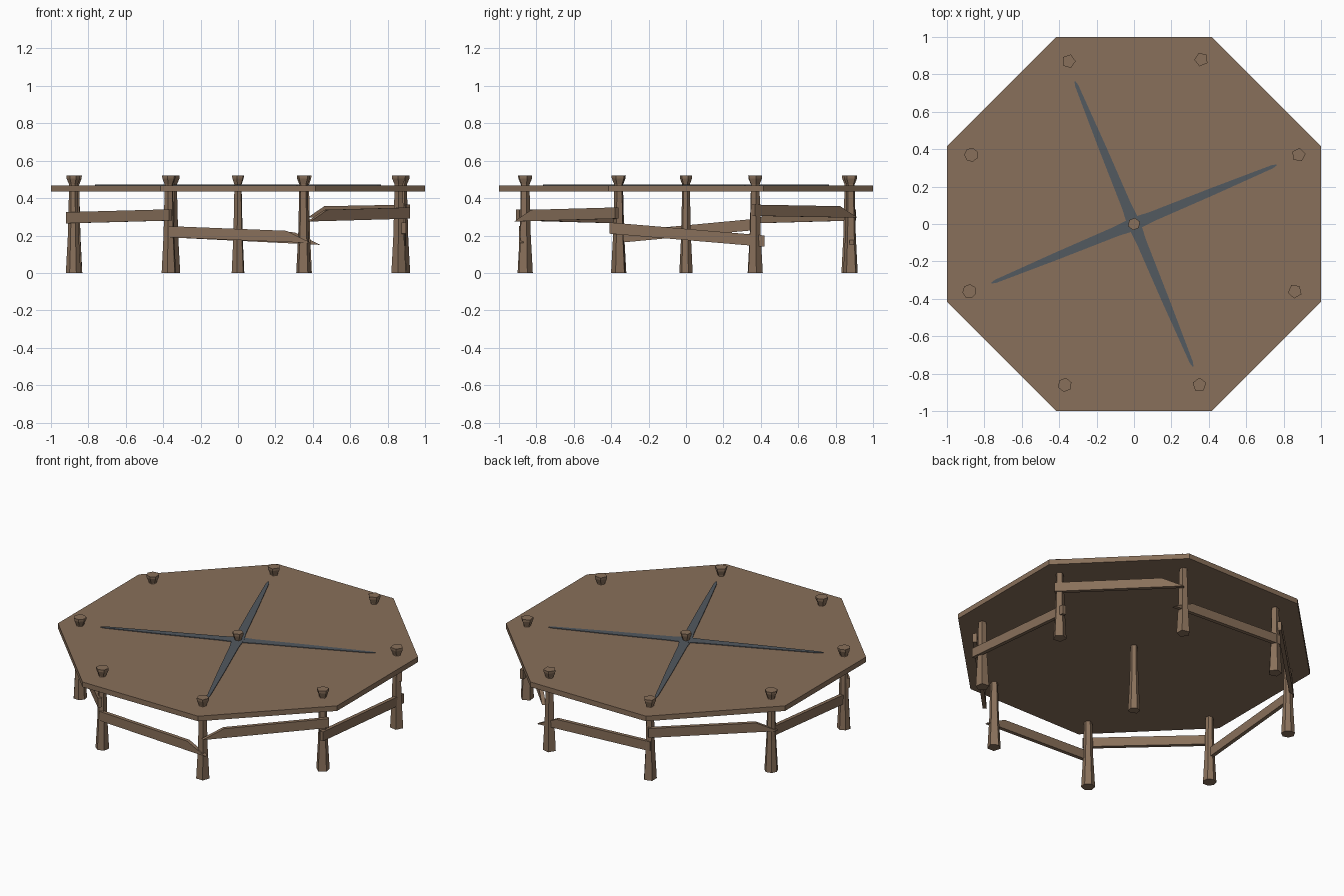
import bpy, bmesh, math
from mathutils import Vector

if "Cube" in bpy.data.objects:
    bpy.data.objects.remove(bpy.data.objects["Cube"])


def material(name, rgb):
    m = bpy.data.materials.new(name)
    m.diffuse_color = (*rgb, 1)
    m.use_nodes = True
    m.node_tree.nodes["Principled BSDF"].inputs["Base Color"].default_value = m.diffuse_color
    return m


WOOD = material("brown wood", (0.25, 0.162, 0.103))
SLATE = material("slate grey", (0.085, 0.1, 0.115))


def finish(name, bm, mat):
    bmesh.ops.recalc_face_normals(bm, faces=bm.faces)
    me = bpy.data.meshes.new(name)
    bm.to_mesh(me)
    bm.free()
    me.materials.append(mat)
    ob = bpy.data.objects.new(name, me)
    bpy.context.collection.objects.link(ob)
    return ob


def loft(name, rings, mat):
    """Skin a stack of equal-length point rings and cap both ends."""
    bm = bmesh.new()
    vs = [[bm.verts.new(p) for p in r] for r in rings]
    n = len(vs[0])
    for a, b in zip(vs, vs[1:]):
        for i in range(n):
            j = (i + 1) % n
            bm.faces.new((a[i], a[j], b[j], b[i]))
    bm.faces.new(vs[0][::-1])
    bm.faces.new(vs[-1])
    return finish(name, bm, mat)


def ring(x, y, z, r, n, turn):
    return [(x + r * math.cos(turn + math.tau * i / n),
             y + r * math.sin(turn + math.tau * i / n), z) for i in range(n)]


# octagonal deck
R = 1 / math.cos(math.pi / 8)
loft("deck", [ring(0, 0, z, R, 8, math.pi / 8) for z in (0.435, 0.468)], WOOD)

# flared posts, eight around the rim and one in the middle
posts = [(-.35, .87, 5), (.36, .88, 5), (.88, .37, 5), (.86, -.36, 5), (.35, -.86, 5),
         (-.37, -.86, 6), (-.88, -.36, 7), (-.87, .37, 7), (0, 0, 6)]
profile = [(0, .041), (.2, .030), (.4, .025), (.472, .023), (.505, .037), (.52, .038)]
for k, (x, y, n) in enumerate(posts):
    s = 0.88 if n == 6 and x == 0 else 1
    loft(f"post_{k + 1}", [ring(x, y, z, r * s, n, k * 0.7) for z, r in profile], WOOD)


def rail(name, p, q, tip, h=0.06, t=0.024):
    """Board from p to q; a tipped board is sloped down to a point at q."""
    p, q = Vector(p), Vector(q)
    side = Vector((q.y - p.y, p.x - q.x, 0)).normalized() * t / 2
    up = Vector((0, 0, h / 2))
    c = q.lerp(p, 0.17)
    outline = [p - up, q - up, c + up, p + up] if tip else [p - up, q - up, q + up, p + up]
    loft(name, [[v + side for v in outline], [v - side for v in outline]], WOOD)


# crooked rails between neighbouring posts
rail("front_rail", (-.37, -.882, .22), (.39, -.882, .19), True)
rail("front_right_rail", (.91, -.37, .32), (.38, -.91, .305), True)
rail("right_rail", (.885, -.41, .24), (.885, .42, .17), False)
rail("back_right_rail", (.91, .36, .335), (.38, .91, .325), True)
rail("back_rail", (-.37, .885, .22), (.44, .885, .18), True)
rail("back_left_rail", (-.36, .9, .31), (-.91, .36, .295), True)
rail("left_rail", (-.88, .38, .26), (-.88, -.37, .19), False)
rail("front_left_rail", (-.91, -.36, .295), (-.36, -.9, .31), False)

# tapering dark strips laid in a cross on the deck
for k in range(4):
    a = math.pi / 8 + k * math.pi / 2
    d, s = Vector((math.cos(a), math.sin(a), 0)), Vector((-math.sin(a), math.cos(a), 0))
    half = [(0, .036), (.1, .027), (.45, .02), (.8, .009), (.825, .003)]
    pts = [d * r + s * w for r, w in half] + [d * r - s * w for r, w in reversed(half)]
    loft(f"deck_strip_{k + 1}",
         [[p + Vector((0, 0, z)) for p in pts] for z in (0.466, 0.4715 + k * 0.0003)], SLATE)
